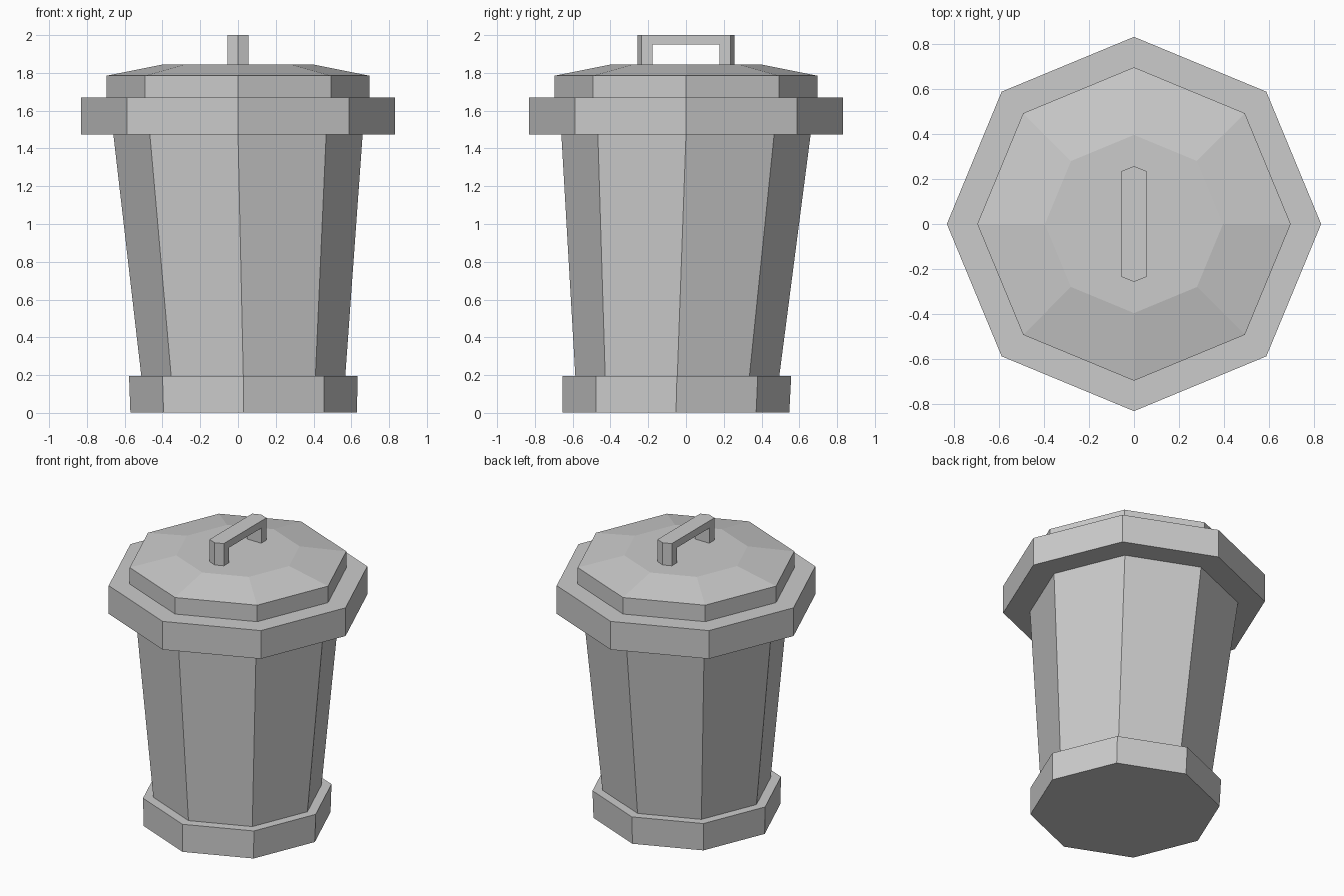
import bpy, bmesh
from math import cos, sin, pi

if "Cube" in bpy.data.objects:
    bpy.data.objects.remove(bpy.data.objects["Cube"])


def finish(name, bm):
    bmesh.ops.recalc_face_normals(bm, faces=bm.faces)
    mesh = bpy.data.meshes.new(name)
    bm.to_mesh(mesh)
    bm.free()
    obj = bpy.data.objects.new(name, mesh)
    bpy.context.collection.objects.link(obj)


def octagon_loft(name, rings):
    """Closed skin through octagons given as (radius, z, centre x, centre y)."""
    bm = bmesh.new()
    loops = [[bm.verts.new((cx + r * cos(i * pi / 4), cy + r * sin(i * pi / 4), z))
              for i in range(8)] for r, z, cx, cy in rings]
    for a, b in zip(loops, loops[1:]):
        for i in range(8):
            j = (i + 1) % 8
            bm.faces.new((a[i], a[j], b[j], b[i]))
    bm.faces.new(loops[0][::-1])
    bm.faces.new(loops[-1])
    finish(name, bm)


def prism(bm, outline, z0, z1):
    lo = [bm.verts.new((x, y, z0)) for x, y in outline]
    hi = [bm.verts.new((x, y, z1)) for x, y in outline]
    n = len(outline)
    for i in range(n):
        j = (i + 1) % n
        bm.faces.new((lo[i], lo[j], hi[j], hi[i]))
    bm.faces.new(lo[::-1])
    bm.faces.new(hi)


# Bin body with a stepped foot, leaning slightly off centre at the bottom
octagon_loft("bin_body", [
    (0.60, 0.003, 0.03, -0.053),
    (0.605, 0.195, 0.028, -0.048),
    (0.54, 0.195, 0.028, -0.046),
    (0.66, 1.475, 0, 0),
])

# Stepped lid with a shallow faceted top
octagon_loft("lid", [
    (0.83, 1.473, 0, 0),
    (0.83, 1.67, 0, 0),
    (0.695, 1.67, 0, 0),
    (0.695, 1.785, 0, 0),
    (0.395, 1.845, 0, 0),
])

# Handle: pointed bar on two pointed posts
bm = bmesh.new()
w = 0.055
prism(bm, [(-w, -0.235), (0, -0.257), (w, -0.235),
           (w, 0.235), (0, 0.257), (-w, 0.235)], 1.95, 2.0)
for s in (-1, 1):
    prism(bm, [(-w, s * 0.178), (w, s * 0.178), (w, s * 0.235),
               (0, s * 0.257), (-w, s * 0.235)], 1.84, 1.95)
finish("lid_handle", bm)
